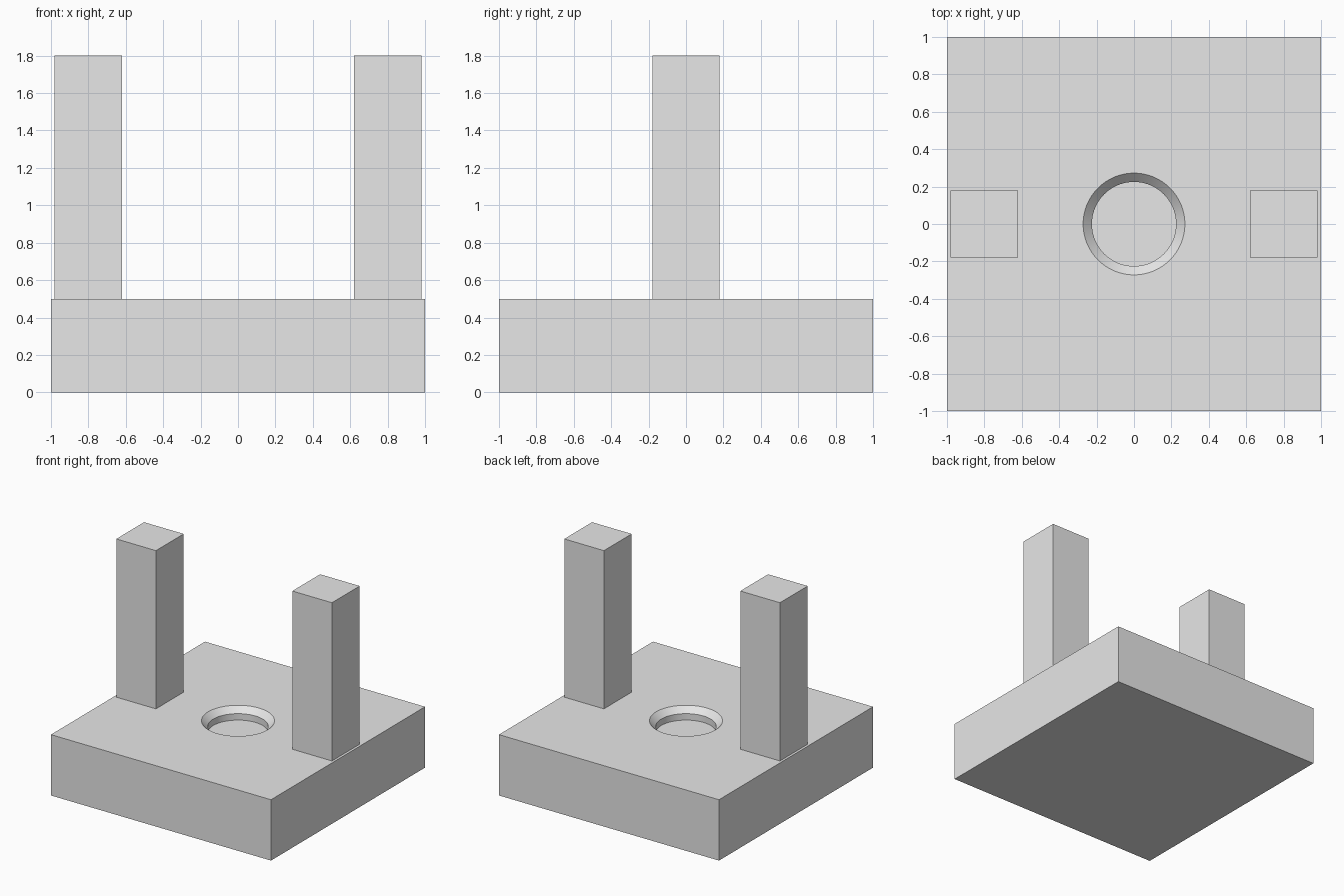
import bpy
import bmesh
import math

cube = bpy.data.objects.get("Cube")
if cube:
    bpy.data.objects.remove(cube, do_unlink=True)

# Single matte grey
GREY = (0.8, 0.8, 0.8, 1.0)
grey = bpy.data.materials.new("light grey")
grey.use_nodes = True
grey.diffuse_color = GREY
grey.node_tree.nodes["Principled BSDF"].inputs["Base Color"].default_value = GREY


def make_object(name, bm):
    bmesh.ops.recalc_face_normals(bm, faces=bm.faces)
    mesh = bpy.data.meshes.new(name)
    bm.to_mesh(mesh)
    bm.free()
    mesh.materials.append(grey)
    obj = bpy.data.objects.new(name, mesh)
    bpy.context.collection.objects.link(obj)
    return obj


def box(name, centre, size):
    bm = bmesh.new()
    bmesh.ops.create_cube(bm, size=1.0)
    bmesh.ops.scale(bm, vec=size, verts=bm.verts)
    bmesh.ops.translate(bm, vec=centre, verts=bm.verts)
    return make_object(name, bm)


def lathe(name, profile, sides):
    """Closed solid of revolution about z from (radius, height) pairs."""
    bm = bmesh.new()
    rings = [[bm.verts.new((r * math.cos(2 * math.pi * i / sides),
                            r * math.sin(2 * math.pi * i / sides), z))
              for i in range(sides)] for r, z in profile]
    for low, high in zip(rings, rings[1:]):
        for i in range(sides):
            j = (i + 1) % sides
            bm.faces.new((low[i], low[j], high[j], high[i]))
    bm.faces.new(rings[0])
    bm.faces.new(rings[-1])
    return make_object(name, bm)


# Base slab with a shallow round recess and chamfered rim
base = box("base_block", (0, 0, 0.25), (2, 2, 0.5))
cutter = lathe("recess_cutter",
               [(0.225, 0.40), (0.225, 0.453), (0.272, 0.50), (0.272, 0.60)], 96)
cutter.hide_render = True
cutter.hide_viewport = True

cut = base.modifiers.new("recess", 'BOOLEAN')
cut.operation = 'DIFFERENCE'
cut.solver = 'EXACT'
cut.object = cutter

# Apply the cut, then drop the cutter
bpy.context.view_layer.update()
graph = bpy.context.evaluated_depsgraph_get()
carved = bpy.data.meshes.new_from_object(base.evaluated_get(graph))
base.modifiers.clear()
base.data = carved
bpy.data.objects.remove(cutter, do_unlink=True)

# Smooth the round wall, keep rims and edges sharp
bpy.ops.object.select_all(action='DESELECT')
base.select_set(True)
bpy.context.view_layer.objects.active = base
bpy.ops.object.shade_smooth_by_angle(angle=math.radians(30))

# Square posts on either side
for side, x in (("left", 0.8), ("right", -0.8)):
    box(side + "_post", (x, 0, 1.15), (0.36, 0.36, 1.3))
